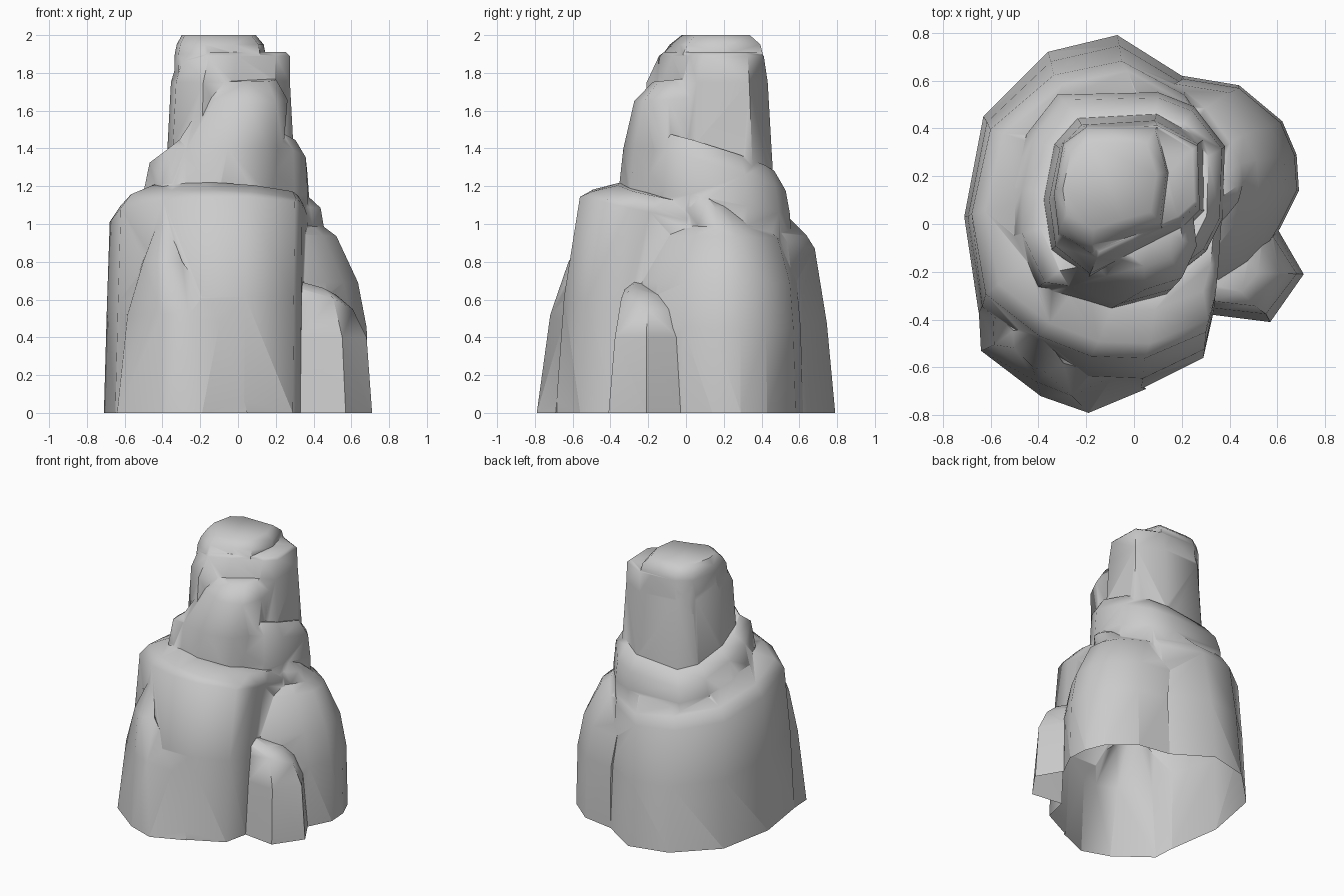
import bpy, bmesh, math

cube = bpy.data.objects.get("Cube")
if cube:
    bpy.data.objects.remove(cube, do_unlink=True)

stone = bpy.data.materials.new("grey_stone")
stone.use_nodes = True
stone.diffuse_color = (0.6, 0.6, 0.6, 1)
stone.node_tree.nodes["Principled BSDF"].inputs["Base Color"].default_value = stone.diffuse_color


def loft(name, outline, centre, levels):
    """Closed solid from one outline; level = (z, scale x, scale y, centre x, centre y, slope x, slope y)."""
    bm = bmesh.new()
    rings = []
    for z, scale_x, scale_y, cx, cy, slope_x, slope_y in levels:
        ring = []
        for x, y in outline:
            px = cx + (x - centre[0]) * scale_x
            py = cy + (y - centre[1]) * scale_y
            ring.append(bm.verts.new((px, py, z + slope_x * px + slope_y * py)))
        rings.append(ring)
    count = len(outline)
    for low, high in zip(rings, rings[1:]):
        for i in range(count):
            j = (i + 1) % count
            bm.faces.new((low[i], low[j], high[j], high[i]))
    bm.faces.new(rings[0])
    bm.faces.new(rings[-1])
    bmesh.ops.triangulate(bm, faces=bm.faces[:])
    bmesh.ops.recalc_face_normals(bm, faces=bm.faces[:])
    mesh = bpy.data.meshes.new(name)
    bm.to_mesh(mesh)
    bm.free()
    mesh.materials.append(stone)
    obj = bpy.data.objects.new(name, mesh)
    bpy.context.scene.collection.objects.link(obj)
    return obj


# Broad lower body with a shoulder that slopes down to the back
rock = loft("rock", [
    (-.07, .79), (.2, .62), (.33, .4), (.36, .1), (.34, -.25), (.33, -.38), (.29, -.56),
    (.03, -.69), (-.2, -.68), (-.42, -.58), (-.65, -.37), (-.71, .03), (-.63, .45), (-.36, .72)],
    (-.17, .05), [
    (-.1, 1, 1, -.17, .05, 0, 0),
    (0, 1, 1, -.17, .05, 0, 0),
    (.55, .99, .94, -.16, .05, 0, -.1),
    (1.02, .98, .84, -.15, .06, 0, -.22),
    (1.07, .93, .77, -.12, .07, -.06, -.21),
    (1.14, .78, .615, -.07, .095, -.08, -.2)])

# Middle tier
tier = loft("middle_tier", [
    (-.5, .15), (-.5, -.05), (-.4, -.27), (-.12, -.31), (.15, -.24), (.3, -.12),
    (.37, .02), (.38, .33), (.25, .5), (.1, .56), (-.32, .55), (-.45, .38)],
    (-.06, .1), [
    (.8, 1, 1, -.06, .1, 0, 0),
    (1.16, 1, .98, -.06, .1, 0, -.2),
    (1.34, .95, .93, -.05, .1, .06, -.32),
    (1.42, .8, .8, -.04, .1, .12, -.32)])

# Front upper lobe
front_lobe = loft("front_upper_lobe", [
    (-.46, -.22), (-.38, -.29), (-.12, -.365), (.13, -.3), (.23, -.12), (.2, .1), (-.3, .1)],
    (-.08, -.13), [
    (1.1, 1, 1, -.08, -.13, 0, 0),
    (1.4, .84, .9, -.02, -.12, 0, 0),
    (1.68, .62, .74, .07, -.1, -.05, .1),
    (1.77, .46, .45, .06, -.07, 0, .1)])

# Tall column
column = loft("column", [
    (-.39, .1), (-.34, .34), (-.24, .45), (.1, .47), (.3, .36), (.31, .05),
    (.22, -.04), (-.02, -.16), (-.2, -.25), (-.36, -.12)],
    (-.04, .13), [
    (1.1, 1, 1, -.04, .13, 0, 0),
    (1.75, .9, .89, -.04, .13, 0, 0),
    (1.89, .84, .77, -.02, .15, 0, 0),
    (1.91, .78, .7, -.02, .15, 0, 0)])

# Raised crown on the column, leaving a step on the left side
crown = loft("crown", [
    (-.34, .1), (-.3, .34), (-.2, .42), (.1, .42), (.15, .2), (.12, -.06),
    (-.02, -.11), (-.18, -.18), (-.32, -.08)],
    (-.08, .14), [
    (1.65, 1, 1, -.08, .14, 0, 0),
    (1.9, .98, .88, -.08, .16, 0, 0),
    (1.95, .94, .8, -.08, .17, 0, 0),
    (2, .8, .6, -.09, .17, 0, 0)])

# Side lobe with a narrow step below its top
side_lobe = loft("side_lobe", [
    (.2, .62), (.44, .58), (.62, .43), (.68, .29), (.69, .14), (.61, -.02),
    (.51, -.18), (.39, -.27), (.2, 0), (.1, .4)],
    (.4, .2), [
    (-.1, 1, 1, .4, .2, 0, 0),
    (0, 1, 1, .4, .2, 0, 0),
    (.45, .97, .97, .4, .2, 0, 0),
    (.69, .95, .92, .36, .2, 0, 0),
    (.94, .9, .75, .26, .2, 0, -.03),
    (.99, .74, .6, .24, .2, 0, -.03),
    (1.09, .68, .42, .24, .12, 0, -.05),
    (1.16, .5, .22, .22, .09, 0, -.1)])

# Small buttress at the front of the side lobe
buttress = loft("small_buttress", [
    (.33, -.38), (.57, -.41), (.71, -.21), (.6, -.02), (.3, -.05), (.2, -.25)],
    (.47, -.2), [
    (-.1, 1, 1, .47, -.2, 0, 0),
    (0, 1, 1, .47, -.2, 0, 0),
    (.4, .92, .84, .46, -.2, 0, 0),
    (.69, .74, .68, .43, -.2, -.3, -.2),
    (.74, .5, .4, .4, -.2, -.3, -.2)])

# Pointed buttress at the front
wedge = loft("pointed_buttress", [
    (-.65, -.35), (-.64, -.53), (-.39, -.72), (-.19, -.79), (.05, -.69), (-.1, -.5), (-.4, -.35)],
    (-.3, -.56), [
    (-.1, 1, 1, -.3, -.56, 0, 0),
    (0, 1, 1, -.3, -.56, 0, 0),
    (.52, .72, .82, -.34, -.53, 0, 0),
    (.8, .3, .4, -.4, -.53, 0, 0),
    (1.02, .06, .1, -.4, -.45, 0, 0)])

# Fuse the parts into one shell
parts = [tier, front_lobe, column, crown, side_lobe, buttress, wedge]
for part in parts:
    part.hide_render = True
    union = rock.modifiers.new(part.name, "BOOLEAN")
    union.operation = "UNION"
    union.solver = "EXACT"
    union.object = part
graph = bpy.context.evaluated_depsgraph_get()
shell = bpy.data.meshes.new_from_object(rock.evaluated_get(graph))
rock.modifiers.clear()
rock.data = shell
for part in parts:
    bpy.data.objects.remove(part, do_unlink=True)

# Trim the foot at the ground, leaving the underside open
bm = bmesh.new()
bm.from_mesh(shell)
bmesh.ops.bisect_plane(bm, geom=bm.verts[:] + bm.edges[:] + bm.faces[:], plane_co=(0, 0, 0),
                       plane_no=(0, 0, 1), clear_inner=True)
bm.to_mesh(shell)
bm.free()
shell.shade_smooth()
shell.set_sharp_from_angle(angle=math.radians(58))
